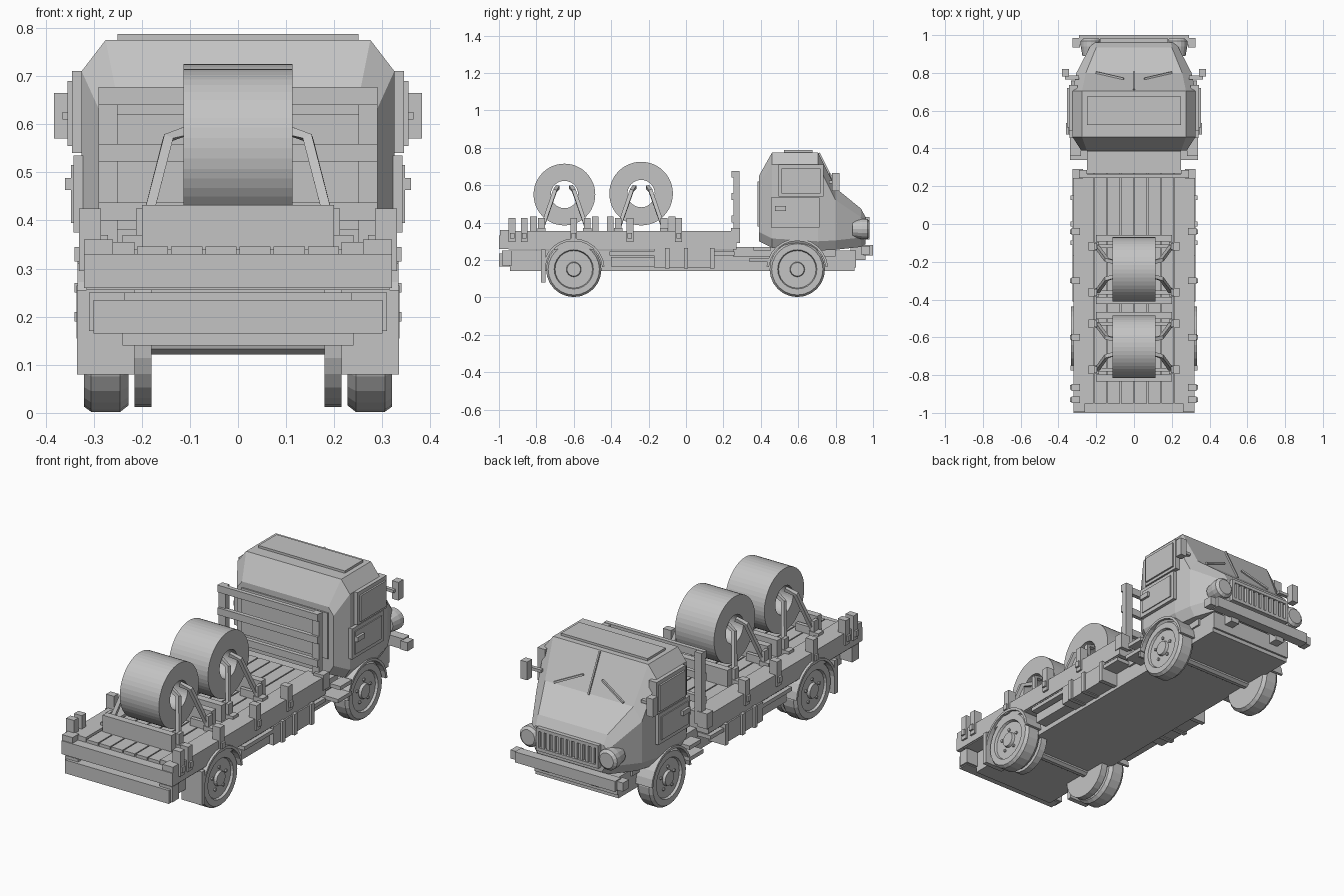
import bpy, bmesh
from math import sin, cos, pi, radians
from mathutils import Vector

cube = bpy.data.objects.get("Cube")
if cube:
    bpy.data.objects.remove(cube)

grey = bpy.data.materials.new("plain_grey")
grey.use_nodes = True
grey.diffuse_color = (0.55, 0.55, 0.55, 1)
grey.node_tree.nodes["Principled BSDF"].inputs["Base Color"].default_value = (0.55, 0.55, 0.55, 1)


def finish(name, bm):
    bmesh.ops.recalc_face_normals(bm, faces=bm.faces)
    mesh = bpy.data.meshes.new(name)
    bm.to_mesh(mesh)
    bm.free()
    mesh.materials.append(grey)
    obj = bpy.data.objects.new(name, mesh)
    bpy.context.collection.objects.link(obj)
    return obj


def loft(name, sections, closed=False):
    """Skin a row of equal-length point loops."""
    bm = bmesh.new()
    rows = [[bm.verts.new(p) for p in s] for s in sections]
    n = len(rows[0])
    pairs = list(zip(rows, rows[1:]))
    if closed:
        pairs.append((rows[-1], rows[0]))
    for a, b in pairs:
        for i in range(n):
            j = (i + 1) % n
            bm.faces.new((a[i], a[j], b[j], b[i]))
    if not closed:
        bm.faces.new(rows[0])
        bm.faces.new(rows[-1])
    return finish(name, bm)


def box(name, x, y, z):
    return loft(name, [[(x[0], v, z[0]), (x[1], v, z[0]), (x[1], v, z[1]), (x[0], v, z[1])] for v in y])


def pair(name, x, y, z):
    """Box on both sides of the truck."""
    box("left_" + name, x, y, z)
    box("right_" + name, (-x[1], -x[0]), y, z)


def turned(name, y, z, profile, n=24, side=1):
    """Solid of revolution about the x axis from (x, radius) points."""
    return loft(name, [[(side * x, y + r * cos(2 * pi * i / n), z + r * sin(2 * pi * i / n))
                        for i in range(n)] for x, r in profile])


def arc(name, y, z, r, x, a0, a1, n, closed=False):
    """Ring or ring sector about the x axis."""
    secs = []
    for i in range(n if closed else n + 1):
        a = radians(a0 + (a1 - a0) * i / n)
        secs.append([(px, y + pr * cos(a), z + pr * sin(a))
                     for px, pr in ((x[0], r[0]), (x[1], r[0]), (x[1], r[1]), (x[0], r[1]))])
    return loft(name, secs, closed)


def bar(name, points, t):
    """Square bar through a few points."""
    secs = []
    for i, p in enumerate(points):
        d = (Vector(points[min(i + 1, len(points) - 1)]) - Vector(points[max(i - 1, 0)])).normalized()
        u = d.cross(Vector((0, 1, 0))).normalized() * t
        v = d.cross(u).normalized() * t
        p = Vector(p)
        secs.append([p + u + v, p + u - v, p - u - v, p - u + v])
    return loft(name, secs)


# Chassis
box("chassis", (-0.24, 0.24), (-0.94, 0.9), (0.14, 0.25))
box("cab_subframe", (-0.25, 0.25), (0.25, 0.8), (0.22, 0.27))
box("tail_lower_beam", (-0.3, 0.3), (-1.0, -0.94), (0.165, 0.235))
pair("tail_lamp", (0.235, 0.31), (-0.985, -0.93), (0.17, 0.25))
box("tail_upper_beam", (-0.32, 0.32), (-1.0, -0.945), (0.26, 0.33))
pair("tail_beam_end", (0.26, 0.32), (-0.995, -0.94), (0.29, 0.36))

# Cargo bed
box("bed_base", (-0.315, 0.315), (-0.95, 0.27), (0.255, 0.33))
pair("bed_rail", (0.215, 0.32), (-0.95, 0.27), (0.26, 0.355))
for i in range(6):
    x = -0.213 + i * 0.071
    box("bed_plank", (x + 0.003, x + 0.068), (-0.95, 0.27), (0.325, 0.346))
for y in (-0.93, -0.865, -0.6, -0.3, -0.04):
    pair("stake", (0.285, 0.33), (y - 0.018, y + 0.018), (0.295, 0.425))
    pair("stake_bracket", (0.31, 0.34), (y - 0.012, y + 0.012), (0.315, 0.345))

# Headboard
pair("headboard_post", (0.25, 0.29), (0.255, 0.285), (0.3, 0.675))
for z in (0.4, 0.522, 0.64):
    box("headboard_rail", (-0.29, 0.29), (0.243, 0.265), (z, z + 0.037))
pair("headboard_foot", (0.27, 0.325), (0.24, 0.29), (0.29, 0.37))

# Side boxes and running rails
pair("side_rail", (0.24, 0.325), (-0.41, 0.26), (0.225, 0.245))
pair("tool_box", (0.23, 0.325), (-0.17, 0.14), (0.16, 0.258))
for y in (-0.1, 0.0, 0.14):
    pair("tool_box_strap", (0.23, 0.336), (y - 0.012, y + 0.012), (0.155, 0.265))
pair("side_bar", (0.24, 0.3), (-0.4, -0.17), (0.165, 0.215))
pair("cab_step", (0.24, 0.34), (0.34, 0.455), (0.19, 0.21))
pair("cab_step_upper", (0.28, 0.34), (0.36, 0.455), (0.25, 0.27))

# Wheels, fenders and mud flaps
tyre = ((0.228, 0.08), (0.228, 0.135), (0.245, 0.148), (0.305, 0.148), (0.32, 0.137),
        (0.32, 0.105), (0.308, 0.1), (0.308, 0.04), (0.322, 0.036), (0.322, 0.01))
for side, label in ((1, "left"), (-1, "right")):
    for y, end in ((-0.6, "rear"), (0.595, "front")):
        turned(f"{label}_{end}_wheel", y, 0.15, tyre, 24, side)
        for k in range(5):
            a = 2 * pi * k / 5 + pi / 2
            turned("wheel_nut", y + 0.058 * cos(a), 0.15 + 0.058 * sin(a),
                   ((0.3, 0.008), (0.316, 0.008)), 6, side)
        turned(f"{end}_axle", y, 0.15, ((0, 0.03), (0.25, 0.03)), 10, side)
        arc(f"{label}_{end}_fender", y, 0.15, (0.152, 0.165),
            sorted((side * 0.22, side * 0.333)), 5, 175, 12)
    turned(f"{label}_inner_rear_wheel", -0.6, 0.15, ((0.18, 0.138), (0.215, 0.138)), 24, side)
pair("mud_flap", (0.215, 0.335), (-0.775, -0.75), (0.08, 0.255))

# Cab shell: octagonal sections from back to front
cab = []
for y, w, zb, zt, c in ((0.39, 0.28, 0.3, 0.65, 0.03), (0.46, 0.325, 0.265, 0.775, 0.05),
                        (0.705, 0.325, 0.25, 0.775, 0.05), (0.8, 0.305, 0.255, 0.585, 0.05),
                        (0.935, 0.235, 0.27, 0.475, 0.035), (0.96, 0.215, 0.285, 0.43, 0.02)):
    half = [(w - 0.03, zb), (w, zb + 0.05), (w, zt - c * 1.3), (w - c, zt)]
    cab.append([(x, y, z) for x, z in half] + [(-x, y, z) for x, z in reversed(half)])
loft("cab_shell", cab)
box("roof_hatch", (-0.25, 0.25), (0.525, 0.675), (0.77, 0.787))
box("cab_back_panel", (-0.25, 0.25), (0.383, 0.395), (0.38, 0.62))

# Doors, windows, handles and mirrors
pair("door", (0.3, 0.342), (0.455, 0.715), (0.375, 0.535))
pair("door_panel", (0.33, 0.347), (0.475, 0.695), (0.395, 0.515))
pair("door_handle", (0.34, 0.36), (0.475, 0.535), (0.463, 0.488))
pair("window_frame", (0.3, 0.345), (0.495, 0.735), (0.54, 0.71))
pair("window_pane", (0.33, 0.354), (0.51, 0.72), (0.555, 0.69))
pair("mirror_arm", (0.29, 0.365), (0.765, 0.785), (0.61, 0.625))
pair("mirror", (0.345, 0.382), (0.78, 0.82), (0.57, 0.665))

# Windshield divider and wipers lie on the sloped glass
def glass(x, t):
    return (x, 0.712 + 0.095 * t, 0.772 - 0.19 * t)

bar("windshield_divider", [glass(0, 0), glass(0, 1)], 0.004)
for s in (1, -1):
    bar("wiper", [glass(s * 0.2, 0.95), glass(s * 0.055, 0.6)], 0.005)

# Grille, headlights and front bumper
box("grille_back", (-0.175, 0.175), (0.94, 0.966), (0.315, 0.425))
for z in (0.31, 0.413):
    box("grille_frame", (-0.18, 0.18), (0.95, 0.982), (z, z + 0.017))
pair("grille_side", (0.165, 0.18), (0.95, 0.982), (0.31, 0.43))
for i in range(10):
    x = -0.144 + i * 0.032
    box("grille_slat", (x - 0.008, x + 0.008), (0.955, 0.979), (0.32, 0.42))
for s in (1, -1):
    secs = []
    for y, r in ((0.89, 0.045), (0.94, 0.054), (0.97, 0.054), (0.982, 0.04)):
        secs.append([(s * 0.228 + r * cos(2 * pi * k / 16), y, 0.365 + r * sin(2 * pi * k / 16))
                     for k in range(16)])
    loft("headlight", secs)
box("front_bumper", (-0.29, 0.29), (0.95, 1.0), (0.225, 0.28))
pair("bumper_end", (0.285, 0.325), (0.935, 0.985), (0.23, 0.275))
pair("bumper_mount", (0.12, 0.17), (0.88, 0.96), (0.2, 0.27))
box("front_skid_plate", (-0.24, 0.24), (0.83, 0.91), (0.16, 0.25))

# Cargo drums with cradles and A-frame holders
for yc, zc, r in ((-0.24, 0.555, 0.17), (-0.65, 0.55, 0.165)):
    arc("cargo_drum", yc, zc, (0.073, r), (-0.113, 0.113), 0, 360, 48, True)
    for e in (-1, 1):
        y = yc + e * 0.165
        box("cradle_board", (-0.2, 0.2), (y - 0.018, y + 0.018), (0.34, 0.432))
        foot = yc + e * 0.122
        pair("holder_foot", (0.185, 0.24), (foot - 0.022, foot + 0.022), (0.34, 0.37))
        pair("holder_bolt", (0.195, 0.212), (foot - 0.018, foot + 0.018), (0.36, 0.425))
        pair("holder_tie", (0.1, 0.2), (foot - 0.01, foot + 0.01), (0.345, 0.385))
        for s in (1, -1):
            bar("holder_leg", [(s * 0.198, foot, 0.365), (s * 0.145, yc + e * 0.05, 0.572),
                               (s * 0.095, yc + e * 0.035, 0.59)], 0.01)
